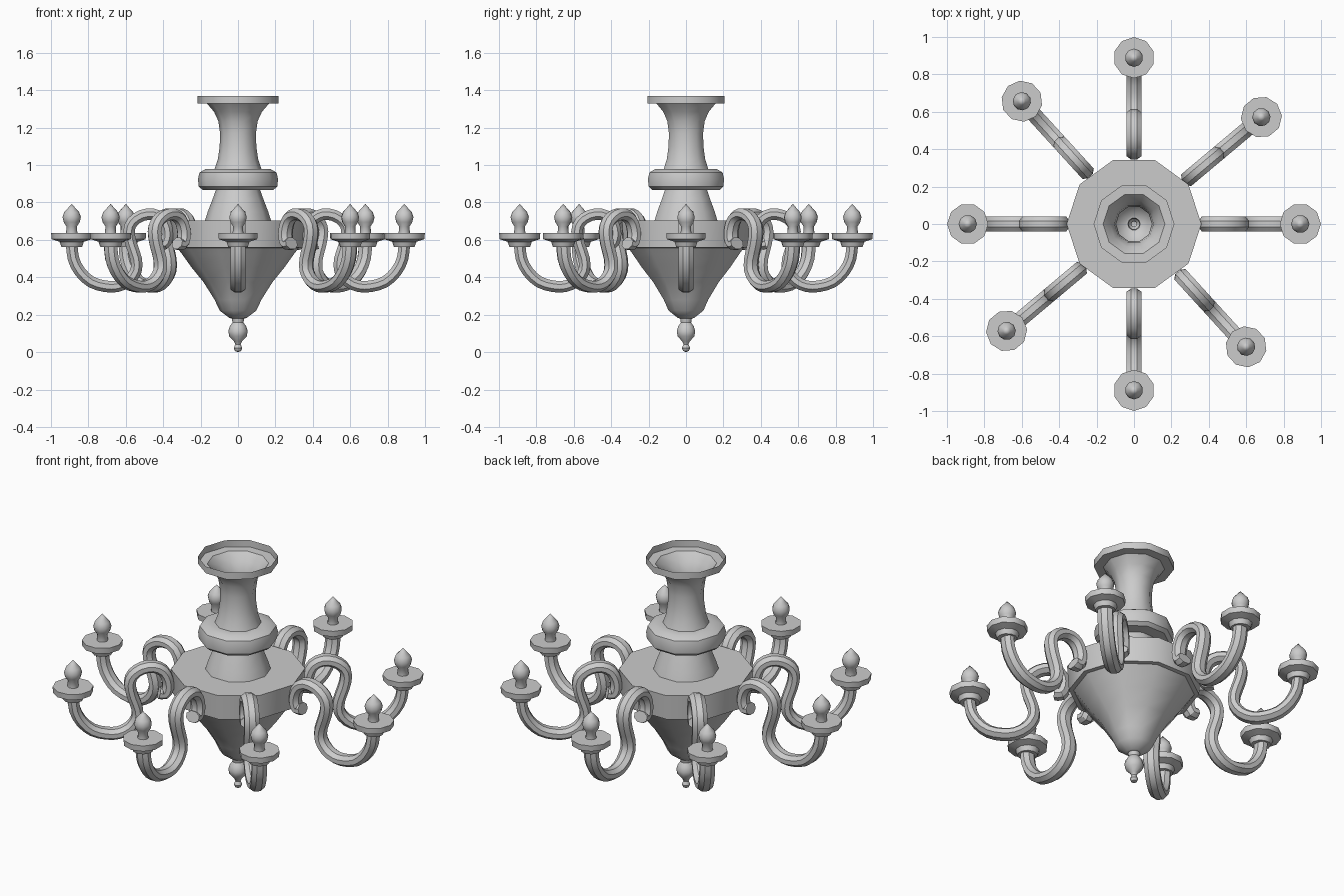
import bpy, bmesh, math
from mathutils import Vector

if "Cube" in bpy.data.objects:
    bpy.data.objects.remove(bpy.data.objects["Cube"])

SIDES = 10


def finish(bm, name, angle=32):
    bmesh.ops.remove_doubles(bm, verts=bm.verts, dist=1e-5)
    bmesh.ops.recalc_face_normals(bm, faces=bm.faces)
    me = bpy.data.meshes.new(name)
    bm.to_mesh(me)
    bm.free()
    ob = bpy.data.objects.new(name, me)
    bpy.context.collection.objects.link(ob)
    bpy.ops.object.select_all(action='DESELECT')
    ob.select_set(True)
    bpy.context.view_layer.objects.active = ob
    bpy.ops.object.shade_smooth_by_angle(angle=math.radians(angle))
    return ob


def lathe(name, profile, angle=38):
    """Revolve an (r, z) profile around z with a vertex on +x."""
    bm = bmesh.new()
    rings = []
    for r, z in profile:
        rings.append([bm.verts.new((r * math.cos(2 * math.pi * i / SIDES),
                                    r * math.sin(2 * math.pi * i / SIDES), z))
                      for i in range(SIDES)])
    for a, b in zip(rings, rings[1:]):
        for i in range(SIDES):
            j = (i + 1) % SIDES
            bm.faces.new((a[i], a[j], b[j], b[i]))
    bmesh.ops.dissolve_degenerate(bm, dist=1e-6, edges=bm.edges)
    return finish(bm, name, angle)


def smooth_path(pts, steps=2):
    """Catmull-Rom refinement of a 2D path."""
    p = [Vector(q) for q in pts]
    p = [2 * p[0] - p[1]] + p + [2 * p[-1] - p[-2]]
    out = []
    for a, b, c, d in zip(p, p[1:], p[2:], p[3:]):
        for k in range(steps):
            t = k / steps
            out.append(0.5 * (2 * b + (c - a) * t + (2 * a - 5 * b + 4 * c - d) * t * t
                              + (3 * b - a - 3 * c + d) * t ** 3))
    return out + [p[-2]]


def sweep(name, pts, half_wide, half_thick):
    """Sweep an octagon along a path lying in the xz plane."""
    path = smooth_path(pts)
    bm = bmesh.new()
    rings = []
    for i, q in enumerate(path):
        t = (path[min(i + 1, len(path) - 1)] - path[max(i - 1, 0)]).normalized()
        n = Vector((-t.y, t.x))
        ring = []
        for k in range(8):
            a = math.pi * (k + 0.5) / 4
            o = q + n * half_thick * math.cos(a) * 1.08
            ring.append(bm.verts.new((o.x, half_wide * math.sin(a) * 1.08, o.y)))
        rings.append(ring)
    for a, b in zip(rings, rings[1:]):
        for k in range(8):
            m = (k + 1) % 8
            bm.faces.new((a[k], a[m], b[m], b[k]))
    bm.faces.new(rings[0])
    bm.faces.new(rings[-1])
    return finish(bm, name)


# central body: finial, bowl, drum, neck, open top flange
lathe("central_body", [
    (0, 0), (0.016, 0.006), (0.023, 0.022), (0.014, 0.042), (0.022, 0.058),
    (0.047, 0.085), (0.052, 0.112), (0.044, 0.138), (0.029, 0.158), (0.033, 0.18),
    (0.045, 0.182), (0.098, 0.222), (0.125, 0.28), (0.185, 0.375), (0.25, 0.455),
    (0.30, 0.525), (0.325, 0.558), (0.35, 0.56), (0.36, 0.705),
    (0.176, 0.705), (0.162, 0.75), (0.135, 0.82), (0.118, 0.868),
    (0.19, 0.868), (0.21, 0.885), (0.214, 0.925), (0.206, 0.96), (0.175, 0.978),
    (0.125, 0.98), (0.108, 1.03), (0.098, 1.1), (0.096, 1.17), (0.105, 1.235),
    (0.128, 1.285), (0.165, 1.328), (0.216, 1.33), (0.216, 1.37)])

# one arm, its candle cup and its flame bulb, all built along +x
CUP_R = 0.889
arm = sweep("arm", [
    (0.425, 0.582), (0.395, 0.578), (0.378, 0.61), (0.38, 0.66), (0.405, 0.712),
    (0.455, 0.737), (0.515, 0.73), (0.565, 0.695), (0.583, 0.645), (0.57, 0.575),
    (0.545, 0.50), (0.545, 0.435), (0.585, 0.38), (0.645, 0.352), (0.71, 0.352),
    (0.785, 0.375), (0.845, 0.43), (0.88, 0.50), (CUP_R, 0.575)], 0.041, 0.031)
cup = lathe("candle_cup", [
    (0, 0.562), (0.055, 0.562), (0.065, 0.59), (0.108, 0.604), (0.11, 0.637), (0, 0.637)])
bulb = lathe("flame_bulb", [
    (0.03, 0.636), (0.028, 0.672), (0.043, 0.695), (0.049, 0.722), (0.04, 0.748),
    (0.02, 0.77), (0, 0.793)], 60)
for part in (cup, bulb):
    for v in part.data.vertices:
        v.co.x += CUP_R

# repeat around the body at slightly uneven angles
for n, deg in enumerate((0, 40, 90, 132.4, 180, 220, 270, 312.4)):
    for part in (arm, cup, bulb):
        ob = part
        if n:
            ob = part.copy()
            ob.name = f"{part.name}_{n + 1}"
            bpy.context.collection.objects.link(ob)
        ob.rotation_euler.z = math.radians(deg)
